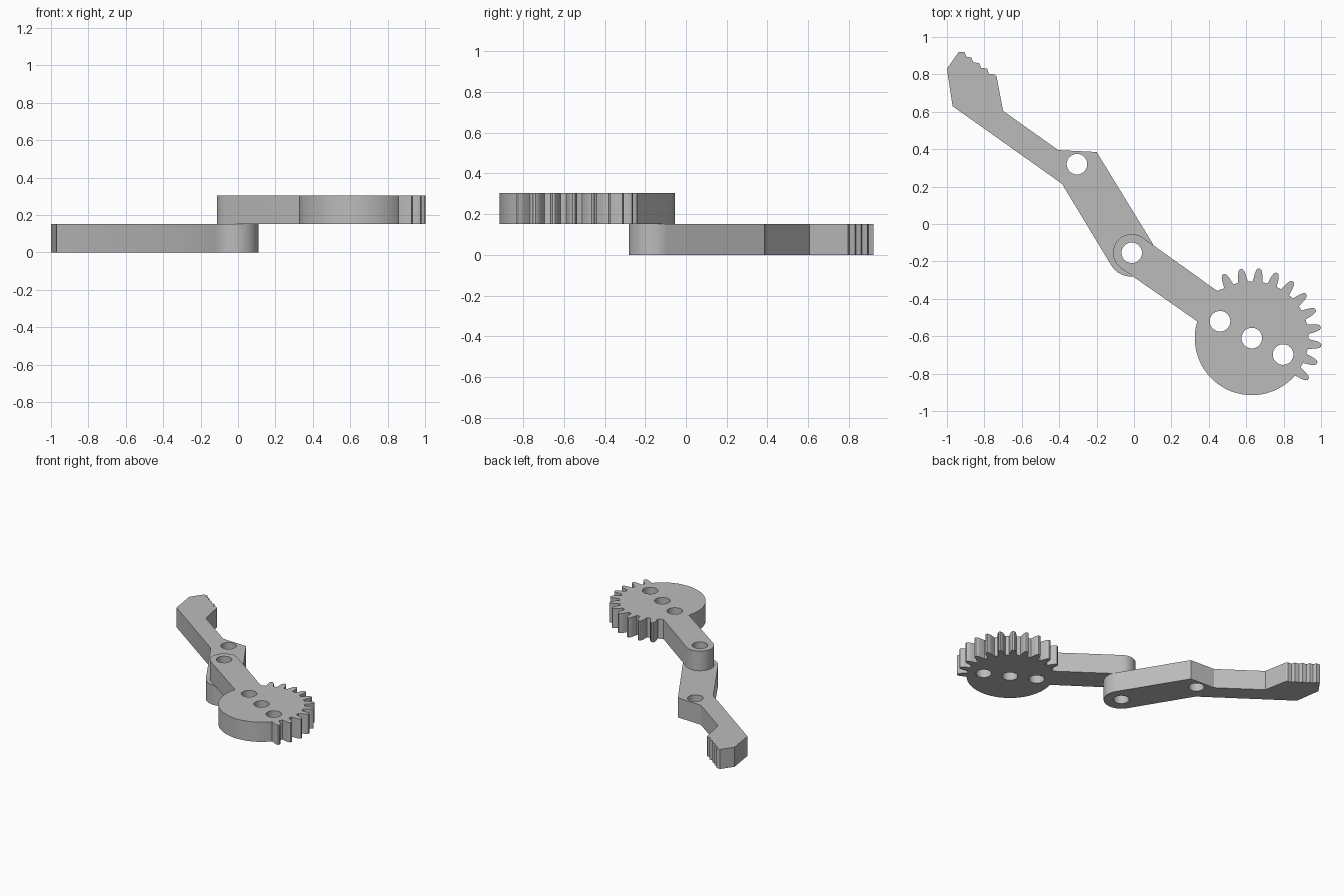
import bpy, bmesh
from math import cos, sin, radians

cube = bpy.data.objects.get("Cube")
if cube:
    bpy.data.objects.remove(cube, do_unlink=True)

THICK = 0.1525
HOLE_R = 0.055
PIVOT = (-0.012, -0.154)
GEAR = (0.63, -0.61)

grey = bpy.data.materials.new("plain_grey")
grey.use_nodes = True
colour = (0.5, 0.5, 0.5, 1)
grey.diffuse_color = colour
grey.node_tree.nodes["Principled BSDF"].inputs["Base Color"].default_value = colour


def polar(centre, radius, angle):
    a = radians(angle)
    return (centre[0] + radius * cos(a), centre[1] + radius * sin(a))


def arc(centre, radius, start, end, steps):
    return [polar(centre, radius, start + (end - start) * i / steps)
            for i in range(steps + 1)]


def plate(name, outline, holes, bottom):
    """Flat plate with round holes, extruded from a filled outline."""
    curve = bpy.data.curves.new(name, 'CURVE')
    curve.dimensions = '2D'
    curve.fill_mode = 'BOTH'
    curve.extrude = THICK / 2
    loops = [outline] + [arc(h, HOLE_R, 0, 360, 40)[:-1] for h in holes]
    for loop in loops:
        spline = curve.splines.new('POLY')
        spline.points.add(len(loop) - 1)
        spline.use_cyclic_u = True
        for point, (x, y) in zip(spline.points, loop):
            point.co = (x, y, 0, 1)
    temp = bpy.data.objects.new(name + "_outline", curve)
    bpy.context.collection.objects.link(temp)
    bpy.context.view_layer.update()
    mesh = bpy.data.meshes.new_from_object(
        temp.evaluated_get(bpy.context.evaluated_depsgraph_get()))
    bpy.data.objects.remove(temp, do_unlink=True)

    # Weld caps to walls and set the plate at its height
    bm = bmesh.new()
    bm.from_mesh(mesh)
    bmesh.ops.remove_doubles(bm, verts=bm.verts, dist=0.0002)
    bmesh.ops.recalc_face_normals(bm, faces=bm.faces)
    bmesh.ops.translate(bm, verts=bm.verts, vec=(0, 0, bottom + THICK / 2))
    bm.to_mesh(mesh)
    bm.free()
    mesh.name = name
    mesh.materials.clear()
    mesh.materials.append(grey)
    obj = bpy.data.objects.new(name, mesh)
    bpy.context.collection.objects.link(obj)
    bpy.ops.object.select_all(action='DESELECT')
    obj.select_set(True)
    bpy.context.view_layer.objects.active = obj
    bpy.ops.object.shade_smooth_by_angle(angle=radians(25))
    return obj


# Lower link: serrated head, bent bar and rounded pivot end
serrations = [(-0.735, 0.79), (-0.745, 0.80), (-0.775, 0.802), (-0.785, 0.83),
              (-0.817, 0.835), (-0.828, 0.86), (-0.86, 0.865), (-0.87, 0.89),
              (-0.897, 0.895), (-0.907, 0.92), (-0.937, 0.92)]
link = [(-1.0, 0.83), (-0.97, 0.63), (-0.385, 0.215)]
link += arc((-0.015, -0.156), 0.125, 211, 391, 28)
link += [(-0.2, 0.385), (-0.405, 0.395), (-0.70, 0.605)] + serrations
plate("lower_link", link, [PIVOT, (-0.305, 0.32)], 0)

# Upper arm: plain gear rim, toothed sector and straight arm to the pivot
tooth = [(0.304, -5), (0.322, -4.2), (0.345, -3.4), (0.364, -2.3), (0.373, -1)]
tooth += [(r, -a) for r, a in reversed(tooth)]
arm = arc(GEAR, 0.305, 163, 318, 56)
for i in range(11):
    arm += [polar(GEAR, r, -36 + 15 * i + a) for r, a in tooth]
arm += [(0.445, -0.357), (0.40, -0.327), (0.35, -0.29)]
arm += arc(PIVOT, 0.1, 54.4, 234.4, 28)
plate("geared_arm", arm, [PIVOT, GEAR, (0.46, -0.52), (0.797, -0.698)], THICK)
